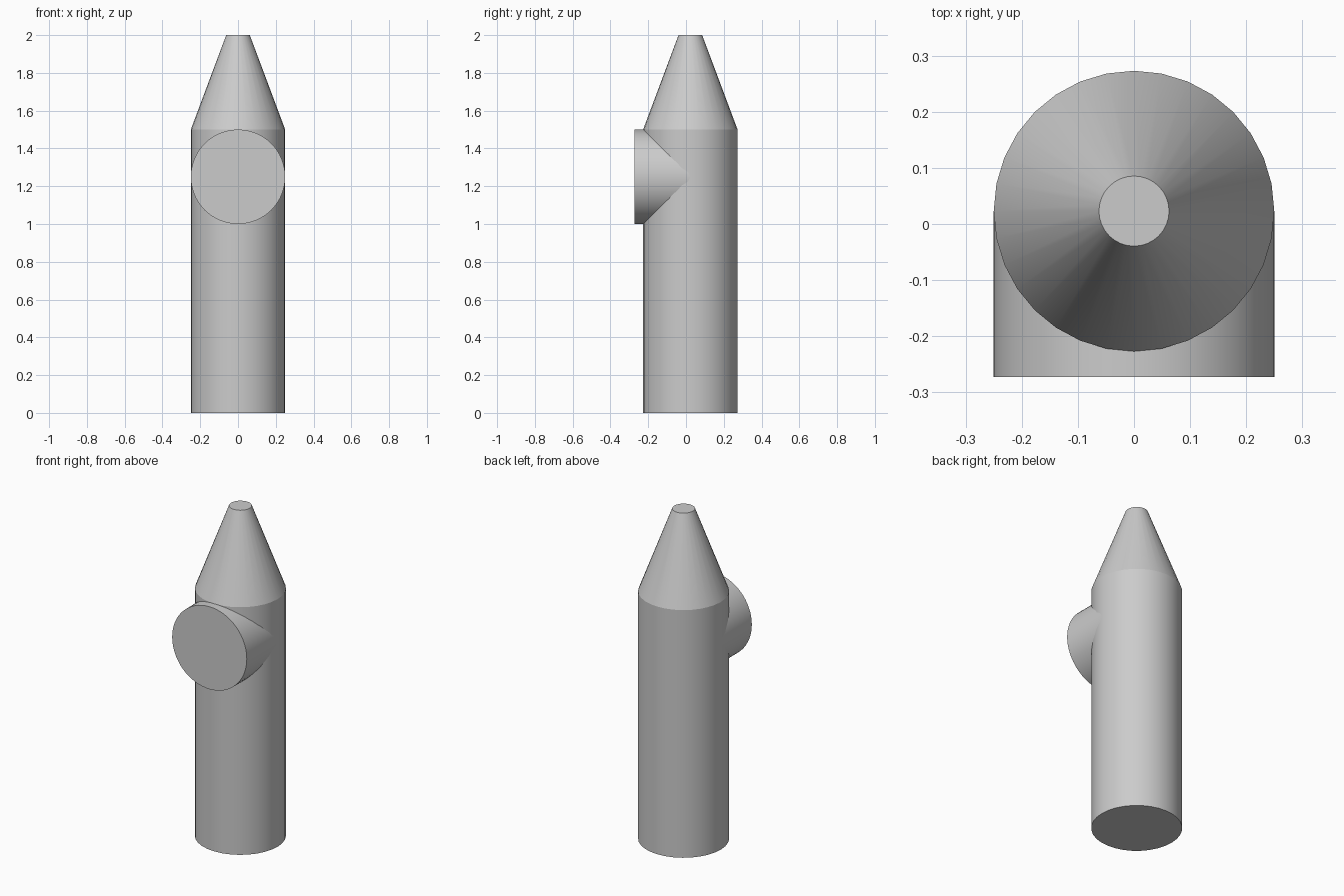
import bpy
import math

if "Cube" in bpy.data.objects:
    bpy.data.objects.remove(bpy.data.objects["Cube"])

AXIS_Y = 0.023   # centre line of the column
R = 0.25


def add_cone(name, r1, r2, depth, loc, sides, rot=(0, 0, 0)):
    bpy.ops.mesh.primitive_cone_add(vertices=sides, radius1=r1, radius2=r2,
                                    depth=depth, location=loc, rotation=rot)
    ob = bpy.context.object
    ob.name = name
    bpy.ops.object.shade_smooth_by_angle(angle=math.radians(30))
    return ob


# Column and its blunt tapered roof
add_cone("column", R, R, 1.5, (0, AXIS_Y, 0.75), 32)
add_cone("tapered_roof", R, R / 4, 0.5, (0, AXIS_Y, 1.75), 32)

# Round dial drum running from the column axis out through the front
front_y = -0.273
drum_len = AXIS_Y - front_y
add_cone("dial_drum", R, R, drum_len, (0, (AXIS_Y + front_y) / 2, 1.25), 64,
         (math.pi / 2, 0, 0))
